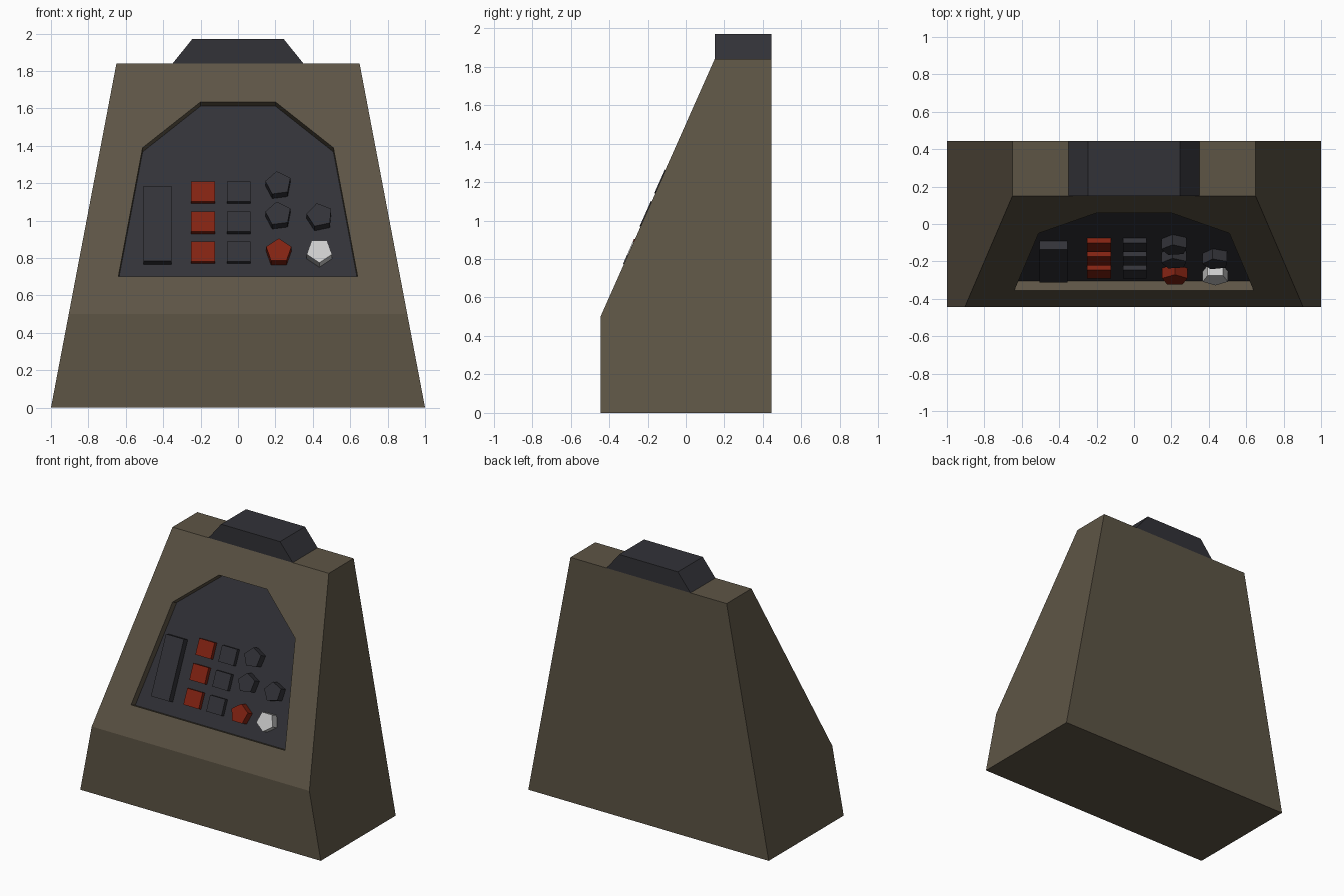
import bpy
import bmesh
from math import cos, sin, pi, radians
from mathutils import Vector

if "Cube" in bpy.data.objects:
    bpy.data.objects.remove(bpy.data.objects["Cube"])


def material(name, rgb):
    m = bpy.data.materials.new(name)
    m.diffuse_color = (*rgb, 1)
    m.use_nodes = True
    m.node_tree.nodes["Principled BSDF"].inputs["Base Color"].default_value = m.diffuse_color
    return m


BROWN = material("brown", (0.11, 0.09, 0.06))
DARK = material("dark", (0.032, 0.032, 0.039))
RED = material("red", (0.22, 0.016, 0.006))
WHITE = material("white", (0.55, 0.55, 0.55))

# Sloped front: from its lower edge, with outward normal
LOW_Y, LOW_Z, TOP_Y, TOP_Z = -0.445, 0.5, 0.15, 1.84
SLOPE = (TOP_Y - LOW_Y) / (TOP_Z - LOW_Z)
NORMAL = Vector((0, -1, SLOPE)).normalized()
DEPTH = 0.055


def loft(name, ring_a, ring_b, mat):
    """Solid between two matching rings of points."""
    bm = bmesh.new()
    a = [bm.verts.new(p) for p in ring_a]
    b = [bm.verts.new(p) for p in ring_b]
    bm.faces.new(a)
    bm.faces.new(b[::-1])
    for i in range(len(a)):
        j = (i + 1) % len(a)
        bm.faces.new((a[j], a[i], b[i], b[j]))
    bmesh.ops.recalc_face_normals(bm, faces=bm.faces)
    mesh = bpy.data.meshes.new(name)
    bm.to_mesh(mesh)
    bm.free()
    mesh.materials.append(mat)
    obj = bpy.data.objects.new(name, mesh)
    bpy.context.collection.objects.link(obj)
    return obj


def on_slope(x, z, d):
    return Vector((x, LOW_Y + (z - LOW_Z) * SLOPE, z)) + NORMAL * d


def slope_prism(name, outline, d0, d1, mat):
    return loft(name, [on_slope(x, z, d0) for x, z in outline],
                [on_slope(x, z, d1) for x, z in outline], mat)


def button(name, outline, height, mat):
    """Button on the recess floor; outline is its face seen from the front."""
    top = height - DEPTH
    pts = [(x, z - NORMAL.z * top) for x, z in outline]
    return slope_prism(name, pts, -DEPTH, top, mat)


def rect(x0, x1, z0, z1):
    return [(x0, z0), (x1, z0), (x1, z1), (x0, z1)]


# Cabinet body: side profile tapering inwards with height
profile = [(LOW_Y, 0), (LOW_Y, LOW_Z), (TOP_Y, TOP_Z), (0.445, TOP_Z), (0.445, 0)]
sides = [[(s * (1 - 0.35 * z / TOP_Z), y, z) for y, z in profile] for s in (-1, 1)]
body = loft("cabinet_body", *sides, BROWN)

# Panel recess cut square into the slope
half = [(0.64, 0.70), (0.51, 1.39), (0.20, 1.635)]
outline = half + [(-x, z) for x, z in reversed(half)]
cutter = slope_prism("recess_cutter", outline, -DEPTH, 0.1, BROWN)
cutter.hide_render = True
cut = body.modifiers.new("recess", 'BOOLEAN')
cut.operation = 'DIFFERENCE'
cut.solver = 'EXACT'
cut.object = cutter
bpy.context.view_layer.objects.active = body
bpy.ops.object.modifier_apply(modifier=cut.name)
bpy.data.objects.remove(cutter)

# Dark floor of the recess
body.data.materials.append(DARK)
origin = Vector((0, LOW_Y, LOW_Z))
for face in body.data.polygons:
    if face.normal.dot(NORMAL) > 0.99 and (face.center - origin).dot(NORMAL) < -DEPTH / 2:
        face.material_index = 1

# Cap block on top
cap = [(-0.35, TOP_Z), (0.35, TOP_Z), (0.245, 1.97), (-0.245, 1.97)]
loft("top_block", [(x, TOP_Y, z) for x, z in cap], [(x, 0.445, z) for x, z in cap], DARK)

# Long bar and two columns of square buttons
button("bar_button", rect(-0.505, -0.355, 0.785, 1.185), 0.05, DARK)
for z in (0.782, 0.942, 1.103):
    button("red_square_button", rect(-0.25, -0.122, z, z + 0.106), 0.03, RED)
    button("dark_square_button", rect(-0.06, 0.067, z, z + 0.106), 0.03, DARK)

# Five-sided buttons: centre x, centre z, rotation, colour
for x, z, turn, mat in [(0.216, 1.20, 98, DARK), (0.216, 1.037, 98, DARK),
                        (0.437, 1.03, 103, DARK), (0.218, 0.84, 90, RED),
                        (0.435, 0.84, -90, WHITE)]:
    angles = [radians(turn) + 2 * pi * i / 5 for i in range(5)]
    button("pentagon_button", [(x + 0.071 * cos(a), z + 0.065 * sin(a)) for a in angles],
           0.06, mat)
